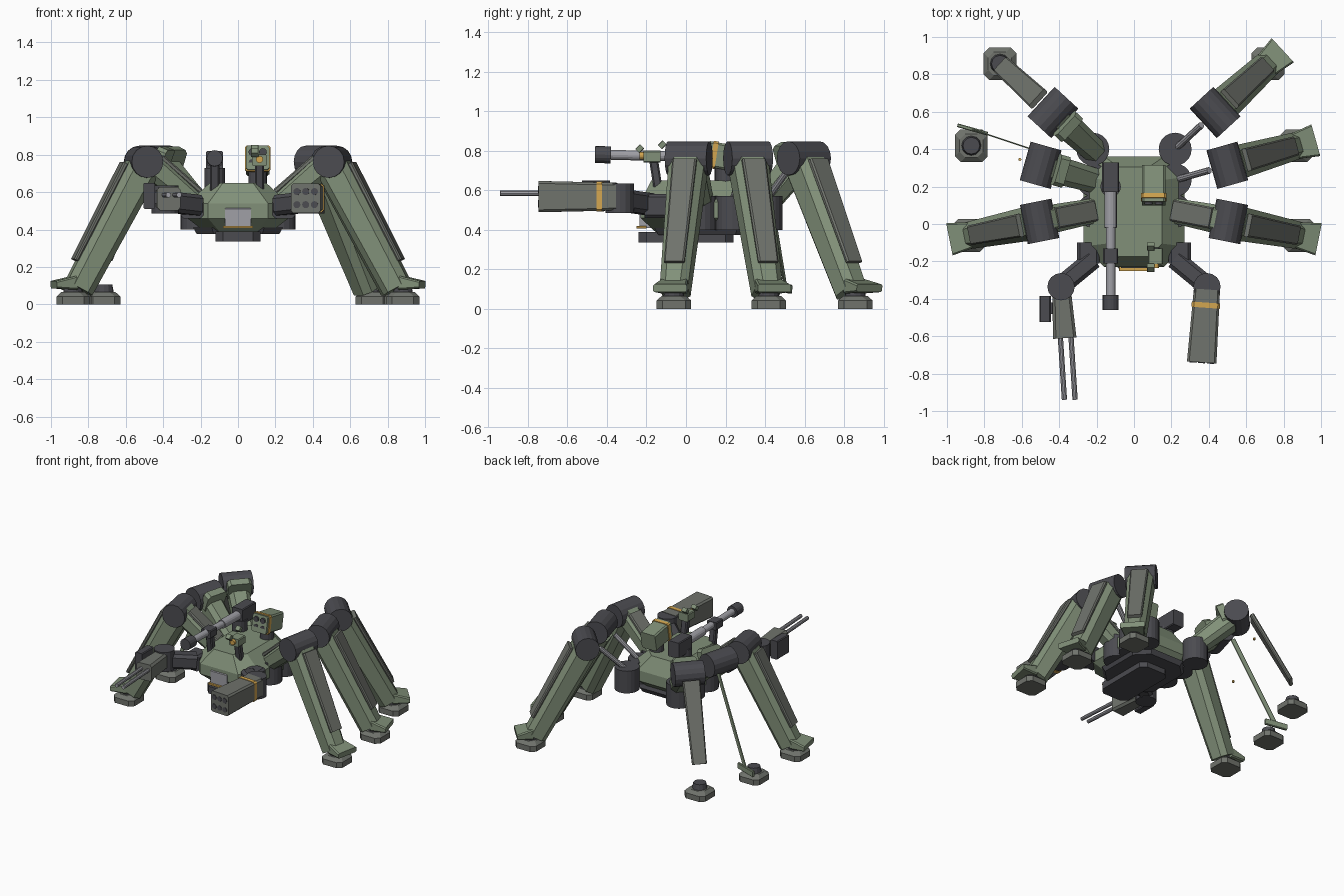
import bpy, bmesh
from math import cos, sin, pi, radians
from mathutils import Vector as V

if "Cube" in bpy.data.objects:
    bpy.data.objects.remove(bpy.data.objects["Cube"])


def material(name, rgb):
    m = bpy.data.materials.new(name)
    m.diffuse_color = (*rgb, 1)
    m.use_nodes = True
    m.node_tree.nodes["Principled BSDF"].inputs["Base Color"].default_value = m.diffuse_color
    return m


GREEN = material("olive_green", (0.22, 0.28, 0.19))
DARK = material("dark_metal", (0.07, 0.07, 0.08))
GREY = material("armour_grey", (0.16, 0.17, 0.15))
STEEL = material("bare_steel", (0.35, 0.35, 0.38))
GOLD = material("amber", (0.65, 0.38, 0.08))


def loft(name, rings, mat):
    """Skin equal-length rings of points and cap both ends."""
    bm = bmesh.new()
    rows = [[bm.verts.new(p) for p in ring] for ring in rings]
    n = len(rows[0])
    for a, b in zip(rows, rows[1:]):
        for i in range(n):
            j = (i + 1) % n
            bm.faces.new((a[i], a[j], b[j], b[i]))
    bm.faces.new(rows[0])
    bm.faces.new(rows[-1])
    bmesh.ops.recalc_face_normals(bm, faces=bm.faces)
    me = bpy.data.meshes.new(name)
    bm.to_mesh(me)
    bm.free()
    me.materials.append(mat)
    ob = bpy.data.objects.new(name, me)
    bpy.context.collection.objects.link(ob)
    return ob


def frame(a, b, side=None):
    d = (b - a).normalized()
    s = V(side) if side else d.cross(V((0, 0, 1)))
    if s.length < 1e-4:
        s = V((1, 0, 0))
    s.normalize()
    return s, s.cross(d)


def chamfered(w, h, c):
    w, h = w / 2, h / 2
    return [(w, h - c), (w - c, h), (c - w, h), (-w, h - c),
            (-w, c - h), (c - w, -h), (w - c, -h), (w, c - h)]


def beam(name, a, b, wh, mat, wh2=None, c=0.008, side=None):
    """Chamfered bar from a to b; wh is (sideways, upward) size."""
    a, b = V(a), V(b)
    s, u = frame(a, b, side)
    return loft(name, [[p + s * x + u * y for x, y in chamfered(*size, c)]
                       for p, size in ((a, wh), (b, wh2 or wh))], mat)


def box(name, x, y, z, mat, c=0.006):
    """Box given by its x, y and z ranges."""
    mx, mz = sum(x) / 2, sum(z) / 2
    return beam(name, (mx, y[0], mz), (mx, y[1], mz), (x[1] - x[0], z[1] - z[0]), mat, c=c)


def rod(name, a, b, r, mat, r2=None, n=16):
    a, b = V(a), V(b)
    s, u = frame(a, b)
    return loft(name, [[p + (s * cos(2 * pi * i / n) + u * sin(2 * pi * i / n)) * q
                        for i in range(n)] for p, q in ((a, r), (b, r if r2 is None else r2))], mat)


def octagon(hx, hy, c, z, cy=0.065):
    return [(x, y + cy, z) for x, y in chamfered(2 * hx, 2 * hy, c)]


# Hull, belly and sensor face
loft("hull", [octagon(0.18, 0.22, 0.08, 0.39), octagon(0.27, 0.295, 0.11, 0.46),
              octagon(0.27, 0.295, 0.11, 0.54), octagon(0.15, 0.24, 0.07, 0.65)], GREEN)
loft("belly_plate", [octagon(0.12, 0.24, 0.04, 0.335, 0), octagon(0.12, 0.24, 0.04, 0.39, 0)], DARK)
loft("lower_deck", [octagon(0.22, 0.24, 0.09, 0.375, 0.1), octagon(0.24, 0.26, 0.1, 0.41, 0.1)], DARK)
loft("sensor_face", [[(x, y, 0.41) for x, y in ((-.07, -.15), (-.07, -.235), (.07, -.235), (.07, -.15))],
                     [(x, y, 0.51) for x, y in ((-.07, -.15), (-.07, -.235), (.07, -.235), (.07, -.15))],
                     [(x, y, 0.55) for x, y in ((-.045, -.14), (-.045, -.2), (.045, -.2), (.045, -.14))]], STEEL)
box("sensor_light", (-0.08, 0.08), (-0.25, -0.2), (0.408, 0.42), GOLD, 0.002)

# Legs: hip y, heading, and what is missing on each side
LEGS = [("front", 0.07, -11.2), ("middle", 0.235, 15.8), ("rear", 0.40, 42.6)]
for s, side in ((-1, "left"), (1, "right")):
    for where, hy, ang in LEGS:
        tag = f"{where}_{side}_"
        ca, sa = cos(radians(ang)), sin(radians(ang))

        def P(r, l, z):
            return V((s * (0.22 + r * ca - l * sa), hy + r * sa + l * ca, z))

        rod(tag + "hip", P(0, 0, 0.40), P(0, 0, 0.57), 0.088, DARK, n=20)
        rod(tag + "knee", P(0.29, -0.107, 0.762), P(0.29, 0.107, 0.762), 0.086, DARK, n=16)
        # Thigh, or only its piston on the two stripped right legs
        if s == 1 and where != "front":
            rod(tag + "piston", P(0.01, 0, 0.55), P(0.19, 0, 0.72), 0.018, STEEL, n=10)
        else:
            beam(tag + "thigh", P(-0.02, 0, 0.52), P(0.27, 0, 0.76), (0.13, 0.12), GREEN, (0.155, 0.14), 0.03)
            if where == "front":
                beam(tag + "thigh_plate", P(-0.01, 0, 0.605), P(0.2, 0, 0.785), (0.115, 0.03), GREY)
            else:
                beam(tag + "thigh_collar", P(0.17, 0, 0.755), P(0.22, 0, 0.775), (0.17, 0.15), GREEN, c=0.02)
        # Shin with outer plate and ankle guard
        top, low = P(0.30, 0, 0.727), P(0.645, 0, 0.085)
        out = V((s * ca * 0.88, sa * 0.88, 0.476))
        mid_stripped = s == -1 and where == "middle"
        rear_stripped = s == -1 and where == "rear"
        if mid_stripped:
            beam(tag + "shin_panel", P(0.37, 0.07, 0.72), P(0.69, 0.085, 0.10), (0.008, 0.035), GREEN, c=0.002)
            beam(tag + "ankle_guard", P(0.61, 0.085, 0.11), P(0.775, 0.085, 0.10), (0.02, 0.045), GREEN, c=0.004)
        elif not rear_stripped:
            beam(tag + "shin", top, low, (0.185, 0.175), GREEN, (0.145, 0.155), 0.035)
            beam(tag + "ankle_guard", P(0.665, 0, 0.115), P(0.78, 0, 0.105), (0.14, 0.075), GREEN, (0.175, 0.04))
        if not mid_stripped:
            beam(tag + "shin_plate", top.lerp(low, 0.03) + out * 0.098, top.lerp(low, 0.83) + out * 0.09,
                 (0.125, 0.03), GREY, (0.105, 0.025))
        # Ankle and foot
        rod(tag + "ankle", P(0.675, 0, 0.05), P(0.675, 0, 0.105), 0.055, DARK, 0.045, 12)
        f = P(0.675, 0, 0)
        loft(tag + "foot", [[(f.x + x, f.y + y, z) for x, y in chamfered(w, w, 0.03)]
                            for w, z in ((0.175, 0), (0.175, 0.042), (0.125, 0.065))], GREY)

# Exposed bolts on the stripped left legs
for i, p in enumerate([(-0.52, 0.68, 0.58), (-0.61, 0.345, 0.42)]):
    rod(f"bolt_{i}", p, (p[0], p[1], p[2] + 0.015), 0.008, GOLD, n=8)

# Weapon arms
for s, side in ((-1, "left"), (1, "right")):
    beam(side + "_shoulder", (s * 0.245, -0.10, 0.52), (s * 0.245, -0.21, 0.52), (0.12, 0.12), DARK, c=0.015)
    beam(side + "_arm", (s * 0.22, -0.19, 0.53), (s * 0.39, -0.33, 0.55), (0.105, 0.11), DARK, c=0.02)
    rod(side + "_elbow", (s * 0.39, -0.335, 0.485), (s * 0.39, -0.335, 0.635), 0.073, DARK, n=16)

# Twin gun on the left arm
beam("gun_body", (-0.388, -0.35, 0.565), (-0.37, -0.61, 0.565), (0.10, 0.12), GREY, (0.125, 0.125), 0.015)
for i, dx in enumerate((-0.027, 0.03)):
    rod(f"gun_barrel_{i}", (-0.367 + dx, -0.60, 0.585), (-0.345 + dx, -0.94, 0.585), 0.014, STEEL, n=10)
box("ammo_box", (-0.505, -0.445), (-0.525, -0.385), (0.51, 0.65), DARK)
box("ammo_feed", (-0.45, -0.40), (-0.48, -0.42), (0.54, 0.60), DARK)

# Rocket pod on the right arm
A, B = V((0.39, -0.35, 0.568)), V((0.362, -0.74, 0.568))
beam("rocket_pod", A, B, (0.14, 0.14), GREY, (0.158, 0.158), 0.012)
d = (B - A).normalized()
beam("rocket_pod_band", A + d * 0.07, A + d * 0.098, (0.152, 0.152), GOLD, c=0.012)
right = d.cross(V((0, 0, 1)))
for i in range(6):
    p = B + right * (i % 3 - 1) * 0.047 + V((0, 0, (i // 3 - 0.5) * 0.07))
    rod(f"rocket_tube_{i}", p - d * 0.01, p + d * 0.004, 0.019, DARK, n=12)

# Long cannon on the hull roof
rod("cannon_pedestal", (-0.125, 0.2, 0.62), (-0.125, 0.2, 0.73), 0.055, DARK, n=16)
box("cannon_breech", (-0.17, -0.08), (0.17, 0.33), (0.70, 0.82), DARK)
rod("cannon_barrel", (-0.125, 0.18, 0.765), (-0.125, -0.40, 0.78), 0.025, STEEL)
rod("cannon_sleeve", (-0.125, 0.17, 0.765), (-0.125, -0.02, 0.769), 0.033, STEEL)
rod("cannon_muzzle", (-0.125, -0.38, 0.779), (-0.125, -0.46, 0.781), 0.043, DARK)
beam("cannon_prop", (-0.125, -0.135, 0.57), (-0.125, -0.165, 0.76), (0.05, 0.045), DARK)
box("cannon_cradle", (-0.165, -0.085), (-0.21, -0.13), (0.74, 0.80), DARK)

# Front sensor mast
beam("sensor_prop", (0.115, -0.135, 0.57), (0.115, -0.165, 0.76), (0.05, 0.045), DARK)
box("sensor_head", (0.075, 0.155), (-0.215, -0.13), (0.74, 0.80), GREEN)
rod("sensor_lens", (0.115, -0.21, 0.775), (0.115, -0.235, 0.775), 0.019, GOLD)
for i, (y, z) in enumerate(((-0.235, 0.81), (-0.12, 0.83))):
    beam(f"sensor_fin_{i}", (0.09, y - 0.012, z - 0.012), (0.09, y + 0.012, z + 0.012), (0.04, 0.03), GREEN, c=0.003)

# Rear rocket launcher
rod("launcher_pedestal", (0.105, 0.2, 0.62), (0.105, 0.2, 0.73), 0.05, DARK, n=16)
beam("launcher_box", (0.105, 0.305, 0.75), (0.105, 0.11, 0.785), (0.125, 0.13), GREEN, c=0.01)
beam("launcher_band", (0.105, 0.155, 0.777), (0.105, 0.13, 0.781), (0.135, 0.14), GOLD, c=0.01)
for i in range(4):
    x, z = 0.105 + (i % 2 - 0.5) * 0.056, 0.785 + (i // 2 - 0.5) * 0.058
    rod(f"launcher_tube_{i}", (x, 0.12, z), (x, 0.105, z), 0.021, DARK, n=12)
